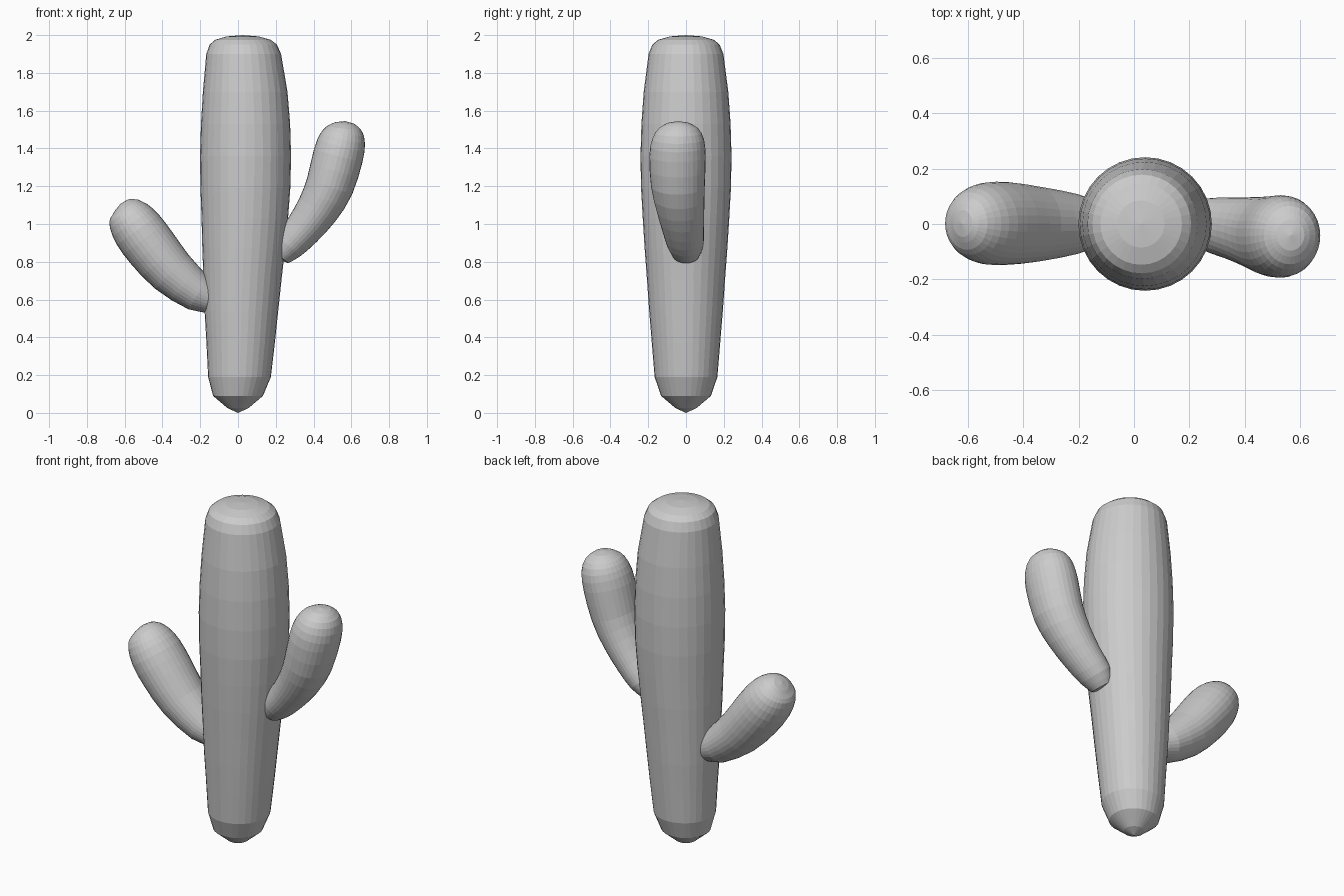
import bpy, bmesh, math
from mathutils import Vector

if "Cube" in bpy.data.objects:
    bpy.data.objects.remove(bpy.data.objects["Cube"])

SIDES = 32


def refine(rows):
    """Insert one Catmull-Rom midpoint between neighbouring stations."""
    v = [Vector(r) for r in rows]
    out = []
    for i in range(len(v) - 1):
        a, d = v[max(i - 1, 0)], v[min(i + 2, len(v) - 1)]
        out += [v[i], (9 * (v[i] + v[i + 1]) - a - d) / 16]
    return [tuple(p) for p in out + [v[-1]]]


def swept_body(name, rows, tips, y_scale=1.0, upright=False):
    """Skin rings (x, y, z, radius) along a path, closing onto two tips."""
    bm = bmesh.new()
    pts = [Vector(r[:3]) for r in rows]
    rings = []
    for i, p in enumerate(pts):
        t = pts[min(i + 1, len(pts) - 1)] - pts[max(i - 1, 0)]
        t.y = 0
        t = Vector((0, 0, 1)) if upright else t.normalized()
        side = Vector((0, 1, 0))
        n = side.cross(t)
        r = rows[i][3]
        angles = [2 * math.pi * k / SIDES for k in range(SIDES)]
        rings.append([bm.verts.new(p + n * r * math.cos(a)
                                   + side * r * y_scale * math.sin(a)) for a in angles])
    for lo, hi in zip(rings, rings[1:]):
        for k in range(SIDES):
            j = (k + 1) % SIDES
            bm.faces.new((lo[k], lo[j], hi[j], hi[k]))
    for ring, tip in ((rings[0], tips[0]), (rings[-1], tips[1])):
        c = bm.verts.new(tip)
        for k in range(SIDES):
            bm.faces.new((ring[k], ring[(k + 1) % SIDES], c))
    bmesh.ops.recalc_face_normals(bm, faces=bm.faces)
    me = bpy.data.meshes.new(name)
    bm.to_mesh(me)
    bm.free()
    ob = bpy.data.objects.new(name, me)
    bpy.context.collection.objects.link(ob)
    return ob


# Trunk: pointed foot, gentle swelling, blunt rounded crown
trunk = [(0, 0, 0.025, 0.055), (0, 0, 0.09, 0.132), (0.008, 0, 0.19, 0.166),
         (0.014, 0, 0.37, 0.181), (0.018, 0, 0.54, 0.195), (0.024, 0, 0.71, 0.207),
         (0.03, 0, 0.87, 0.219), (0.036, 0, 1.03, 0.229), (0.039, 0, 1.19, 0.238),
         (0.04, 0, 1.36, 0.241), (0.04, 0, 1.53, 0.236), (0.038, 0, 1.7, 0.224),
         (0.03, 0, 1.9, 0.198), (0.028, 0, 1.95, 0.178), (0.026, 0, 1.975, 0.147),
         (0.025, 0, 1.993, 0.085)]
swept_body("trunk", trunk, ((0, 0, 0), (0.025, 0, 2.0)), upright=True)

# Right arm: higher, leaning slightly forward
right_arm = [(0.22, 0, 0.83, 0.06), (0.265, -0.003, 0.885, 0.085),
             (0.34, -0.015, 0.967, 0.098), (0.42, -0.03, 1.075, 0.113),
             (0.485, -0.043, 1.20, 0.127), (0.53, -0.045, 1.36, 0.133),
             (0.553, -0.042, 1.45, 0.122), (0.562, -0.04, 1.505, 0.094),
             (0.565, -0.04, 1.535, 0.05)]
swept_body("right_arm", refine(right_arm), ((0.19, 0, 0.82), (0.567, -0.04, 1.545)), 1.12)

# Left arm: lower and thicker
left_arm = [(-0.12, 0, 0.60, 0.07), (-0.21, 0, 0.635, 0.101),
            (-0.35, 0, 0.747, 0.126), (-0.455, 0.002, 0.87, 0.138),
            (-0.53, 0.002, 0.97, 0.137), (-0.578, 0.002, 1.04, 0.118),
            (-0.602, 0.002, 1.08, 0.088), (-0.618, 0.002, 1.10, 0.045)]
swept_body("left_arm", refine(left_arm), ((-0.08, 0, 0.59), (-0.622, 0.002, 1.107)), 1.08)
